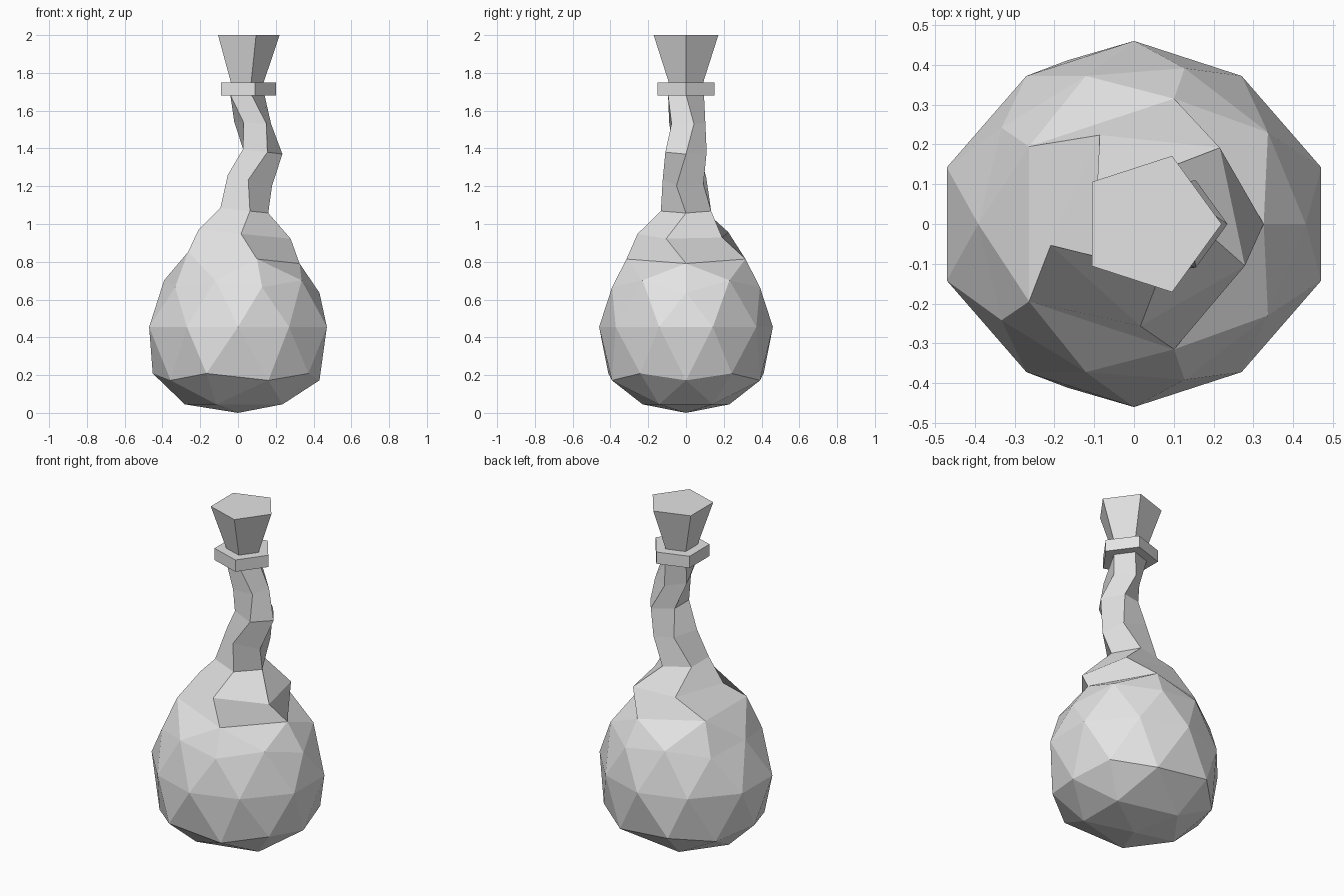
import bpy, bmesh
from math import sin, cos, atan2, radians, tau

cube = bpy.data.objects.get("Cube")
if cube:
    bpy.data.objects.remove(cube)

grey = bpy.data.materials.new("plain_grey")
grey.use_nodes = True
colour = (0.77, 0.77, 0.77, 1)
grey.diffuse_color = colour
grey.node_tree.nodes["Principled BSDF"].inputs["Base Color"].default_value = colour

SIDES = 5


def ring(bm, cx, radius, z, twist=0, tilt=0):
    """Five-sided ring around (cx, 0); tilt lifts the left-hand (-x) side."""
    verts = []
    for i in range(SIDES):
        a = tau * i / SIDES + radians(twist)
        verts.append(bm.verts.new((cx + radius * cos(a), radius * sin(a), z - tilt * cos(a))))
    return verts


def bridge(bm, low, high):
    for i in range(SIDES):
        j = (i + 1) % SIDES
        bm.faces.new((low[i], low[j], high[j], high[i]))


def finish(bm, name):
    bmesh.ops.recalc_face_normals(bm, faces=bm.faces)
    mesh = bpy.data.meshes.new(name)
    bm.to_mesh(mesh)
    bm.free()
    mesh.materials.append(grey)
    obj = bpy.data.objects.new(name, mesh)
    bpy.context.collection.objects.link(obj)


def sign(value):
    return 0 if abs(value) < 0.01 else (1 if value > 0 else -1)


# Round flask body, opened at the top
R = 0.46
bm = bmesh.new()
bmesh.ops.create_icosphere(bm, subdivisions=2, radius=1)
pole = max(bm.verts, key=lambda v: v.co.z)
shoulder = [e.other_vert(pole) for e in pole.link_edges]
shoulder.sort(key=lambda v: atan2(v.co.y, v.co.x) % (tau - 0.01))
bmesh.ops.delete(bm, geom=[pole], context='VERTS')

for v in bm.verts:
    x, y, n = v.co
    if v in shoulder:
        # wide shoulder where the neck begins
        v.co = (0.62 * x, 0.63 * y, 0.825 - 0.065 * x)
    elif n < -0.01:
        # sagging, widened lower half with a nearly flat base
        bulge = 0.02 * sign(y) if abs(y) > 0.6 else 0
        v.co = (R * x + 0.04 * sign(x), R * y + bulge, R + R * n * (1.4 + 0.4 * n))
    elif n < 0.01:
        v.co = (R * x + (0.033 * sign(x) if abs(x) > 0.9 else 0), R * y, R - 0.005)
    else:
        v.co = (R * x + (0.02 if x > 0.6 else 0), R * y, R + R * n - (0.03 if x > 0.8 else 0))

# Crooked, twisting neck: centre x, radius, height, twist, tilt
neck = [
    (0.043, 0.258, 0.945, -24, 0.025),
    (0.02, 0.14, 1.073, 0, 0.015),
    (0.067, 0.124, 1.23, -24, 0.03),
    (0.12, 0.115, 1.385, 0, 0.015),
    (0.081, 0.103, 1.535, 24, 0.005),
    (0.04, 0.1, 1.685, 0, 0),
]
last = shoulder
for cx, radius, z, twist, tilt in neck:
    current = ring(bm, cx, radius, z, twist, tilt)
    bridge(bm, last, current)
    last = current
bm.faces.new(last)
finish(bm, "flask_body_and_neck")


# Collar and stopper
def frustum(name, cx, r_low, z_low, r_high, z_high):
    bm = bmesh.new()
    low, high = ring(bm, cx, r_low, z_low), ring(bm, cx, r_high, z_high)
    bridge(bm, low, high)
    bm.faces.new(low)
    bm.faces.new(high)
    finish(bm, name)


frustum("neck_collar", 0.04, 0.16, 1.68, 0.16, 1.75)
frustum("stopper", 0.04, 0.096, 1.75, 0.18, 2.0)
